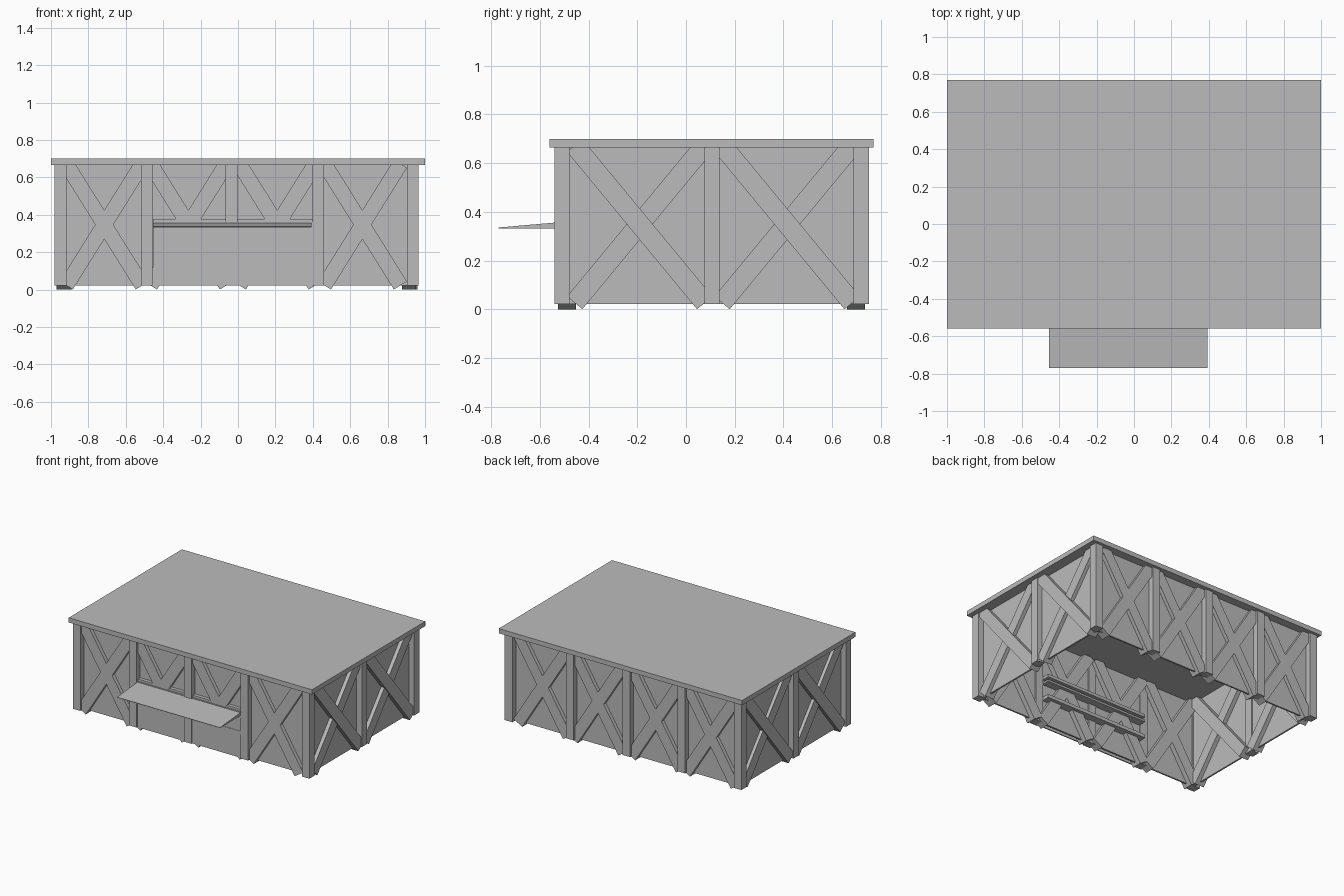
import bpy
import bmesh
from math import atan
from mathutils import Matrix, Vector

cube = bpy.data.objects.get("Cube")
if cube:
    bpy.data.objects.remove(cube, do_unlink=True)

GREY = (0.5, 0.5, 0.5, 1.0)
grey = bpy.data.materials.new("plain grey")
grey.use_nodes = True
grey.diffuse_color = GREY
grey.node_tree.nodes["Principled BSDF"].inputs["Base Color"].default_value = GREY


def finish(name, bm):
    mesh = bpy.data.meshes.new(name)
    bm.to_mesh(mesh)
    bm.free()
    mesh.materials.append(grey)
    obj = bpy.data.objects.new(name, mesh)
    bpy.context.collection.objects.link(obj)
    return obj


def box(name, x, y, z, taper=0.0):
    """Box from (min, max) ranges; taper lowers the front top edge."""
    bm = bmesh.new()
    bmesh.ops.create_cube(bm, size=1)
    for v in bm.verts:
        front_top = v.co.y < 0 and v.co.z > 0
        v.co = Vector([r[0] + (c + 0.5) * (r[1] - r[0])
                       for c, r in zip(v.co, (x, y, z))])
        if front_top:
            v.co.z -= taper
    return finish(name, bm)


def brace(name, centre, size, axis, angle):
    """Beam tilted in the plane of its wall."""
    bm = bmesh.new()
    mat = (Matrix.Translation(centre) @ Matrix.Rotation(angle, 4, axis)
           @ Matrix.Diagonal((*size, 1)))
    bmesh.ops.create_cube(bm, size=1, matrix=mat)
    return finish(name, bm)


LEFT, RIGHT, FRONT, BACK = -0.98, 0.965, -0.54, 0.75
BOTTOM, TOP, POST = 0.022, 0.665, 0.062
WIDTH = 0.082

# Roof slab
box("roof", (-1, 1), (-0.56, 0.77), (TOP, 0.70))

# Posts around the outline
post_x = (LEFT, -0.518, -0.066, 0.399, RIGHT - POST)
for x in post_x:
    for y in (FRONT, BACK - POST):
        box("post", (x, x + POST), (y, y + POST), (BOTTOM, TOP))
for x in (LEFT, RIGHT - POST):
    box("side_post", (x, x + POST), (0.075, 0.075 + POST), (BOTTOM, TOP))

# Thin wall panels set back from the post faces
IN, THICK = 0.042, 0.012
for side, y in (("front", FRONT + IN), ("back", BACK - IN - THICK)):
    box(side + "_wall", (LEFT + IN, RIGHT - IN), (y, y + THICK), (BOTTOM, TOP))
for side, x in (("right", LEFT + IN), ("left", RIGHT - IN - THICK)):
    box(side + "_wall", (x, x + THICK), (FRONT + IN, BACK - IN), (BOTTOM, TOP))

# Crossed braces on front and back
tilt = atan(1 / 1.6)
for x in (-0.715, -0.265, 0.21, 0.665):
    for y in (-0.488, 0.698):
        for s in (-1, 1):
            brace("long_wall_brace", (x, y, 0.347),
                  (WIDTH, 0.075, 0.766), 'Y', s * tilt)

# Crossed braces on the sides, one of each pair standing slightly proud
tilt = atan(1 / 1.21)
for y in (-0.19, 0.415):
    for x, out in ((0.917, 1), (-0.928, -1)):
        for s in (-1, 1):
            shift = 0.004 * out * s
            brace("side_wall_brace", (x + shift, y, 0.35),
                  (0.075, WIDTH, 0.838), 'X', s * out * tilt)

# Serving front: lower panel, rails and sloping counter
span = (-0.455, 0.398)
box("lower_front_panel", span, (-0.532, -0.524), (BOTTOM, 0.36))
for name, low, high in (("sill", 0.355, 0.377), ("counter_rail", 0.32, 0.335),
                        ("lower_shelf", 0.195, 0.22)):
    box(name, span, (-0.535 if name != "sill" else -0.524, -0.425), (low, high))
box("counter", (-0.455, 0.392), (-0.77, -0.53), (0.333, 0.357), taper=0.021)
